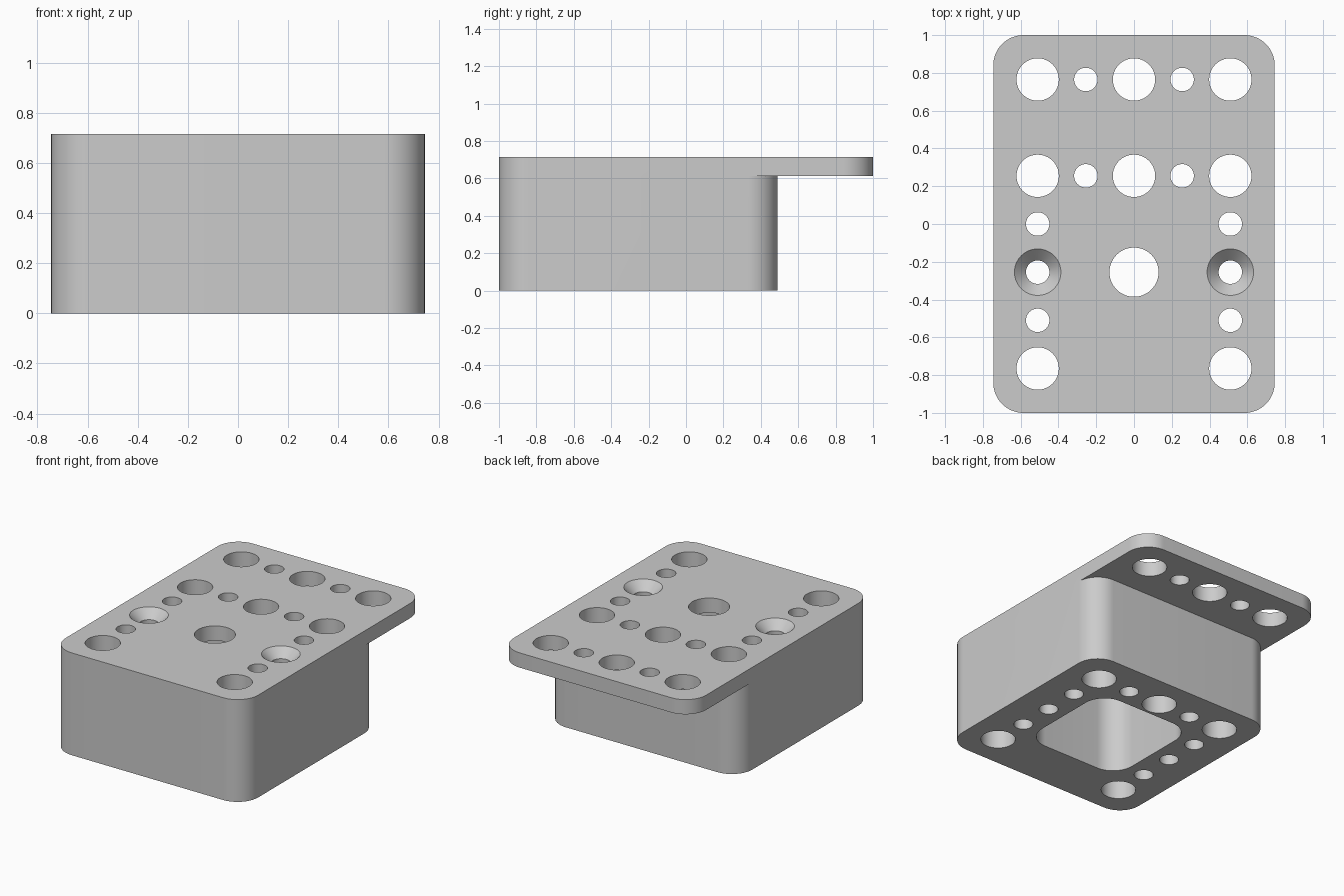
import bpy, bmesh
from math import sin, cos, pi, radians

if "Cube" in bpy.data.objects:
    bpy.data.objects.remove(bpy.data.objects["Cube"], do_unlink=True)

HALF_W, BACK_BODY, STEP, TOP = 0.745, 0.49, 0.612, 0.715
CORNER, PITCH, CENTRE_Y = 0.16, 0.51, -0.255
LARGE, SMALL, SINK, MIDDLE = 0.112, 0.062, 0.123, 0.13

grey = bpy.data.materials.new("plain grey")
grey.use_nodes = True
colour = (0.6, 0.6, 0.6, 1)
grey.diffuse_color = colour
grey.node_tree.nodes["Principled BSDF"].inputs["Base Color"].default_value = colour


def make_object(name, bm):
    bmesh.ops.recalc_face_normals(bm, faces=bm.faces)
    mesh = bpy.data.meshes.new(name)
    bm.to_mesh(mesh)
    bm.free()
    mesh.materials.append(grey)
    obj = bpy.data.objects.new(name, mesh)
    bpy.context.collection.objects.link(obj)
    return obj


def loft(bm, rings):
    """Close a stack of equal-length rings into a solid."""
    loops = [[bm.verts.new(p) for p in ring] for ring in rings]
    for low, high in zip(loops, loops[1:]):
        for i in range(len(low)):
            j = (i + 1) % len(low)
            bm.faces.new((low[i], low[j], high[j], high[i]))
    bm.faces.new(loops[0][::-1])
    bm.faces.new(loops[-1])


def rounded_block(name, half_x, y0, y1, z0, z1, r, steps=16):
    corners = [(half_x - r, y1 - r), (r - half_x, y1 - r),
               (r - half_x, y0 + r), (half_x - r, y0 + r)]
    outline = []
    for k, (cx, cy) in enumerate(corners):
        for s in range(steps + 1):
            a = (k + s / steps) * pi / 2
            outline.append((cx + r * cos(a), cy + r * sin(a)))
    bm = bmesh.new()
    loft(bm, [[(x, y, z) for x, y in outline] for z in (z0, z1)])
    return make_object(name, bm)


def turned(bm, x, y, profile, sides=64):
    """Solid of revolution from (radius, height) pairs."""
    loft(bm, [[(x + r * cos(2 * pi * i / sides), y + r * sin(2 * pi * i / sides), z)
               for i in range(sides)] for r, z in profile])


def boolean(target, other, operation):
    mod = target.modifiers.new(operation.lower(), 'BOOLEAN')
    mod.operation, mod.solver, mod.object = operation, 'EXACT', other
    other.hide_render = True


# Top plate with overhang, joined to the deep body
block = rounded_block("mounting_block", HALF_W, -1, 1, STEP, TOP, CORNER)
body = rounded_block("body_helper", HALF_W, -1, BACK_BODY, 0, STEP, CORNER)
boolean(block, body, 'UNION')

# Pocket open at the bottom
pocket = rounded_block("pocket_cutter", 0.38, CENTRE_Y - 0.38, CENTRE_Y + 0.38,
                       -0.1, STEP, CORNER)
boolean(block, pocket, 'DIFFERENCE')

# Through holes and countersunk holes
low, high = -0.1, TOP + 0.1
bm = bmesh.new()
for row in (0.255 + PITCH, 0.255):
    for x in (-PITCH, 0, PITCH):
        turned(bm, x, row, [(LARGE, low), (LARGE, high)])
    for x in (-PITCH / 2, PITCH / 2):
        turned(bm, x, row, [(SMALL, low), (SMALL, high)])
for x in (-PITCH, PITCH):
    turned(bm, x, CENTRE_Y - PITCH, [(LARGE, low), (LARGE, high)])
    for y in (0, 2 * CENTRE_Y):
        turned(bm, x, y, [(SMALL, low), (SMALL, high)])
    turned(bm, x, CENTRE_Y, [(SMALL, low), (SMALL, TOP - SINK + SMALL),
                             (SINK, TOP), (SINK, high)])
turned(bm, 0, CENTRE_Y, [(MIDDLE, STEP - 0.1), (MIDDLE, high)])
holes = make_object("hole_cutter", bm)
boolean(block, holes, 'DIFFERENCE')

# Bake the cuts and drop the helpers
depsgraph = bpy.context.evaluated_depsgraph_get()
baked = bpy.data.meshes.new_from_object(block.evaluated_get(depsgraph))
block.modifiers.clear()
block.data = baked
baked.materials.clear()
baked.materials.append(grey)
for face in baked.polygons:
    face.material_index = 0
for helper in (body, pocket, holes):
    bpy.data.objects.remove(helper, do_unlink=True)

for obj in bpy.context.selected_objects:
    obj.select_set(False)
block.select_set(True)
bpy.context.view_layer.objects.active = block
bpy.ops.object.shade_smooth_by_angle(angle=radians(30))
